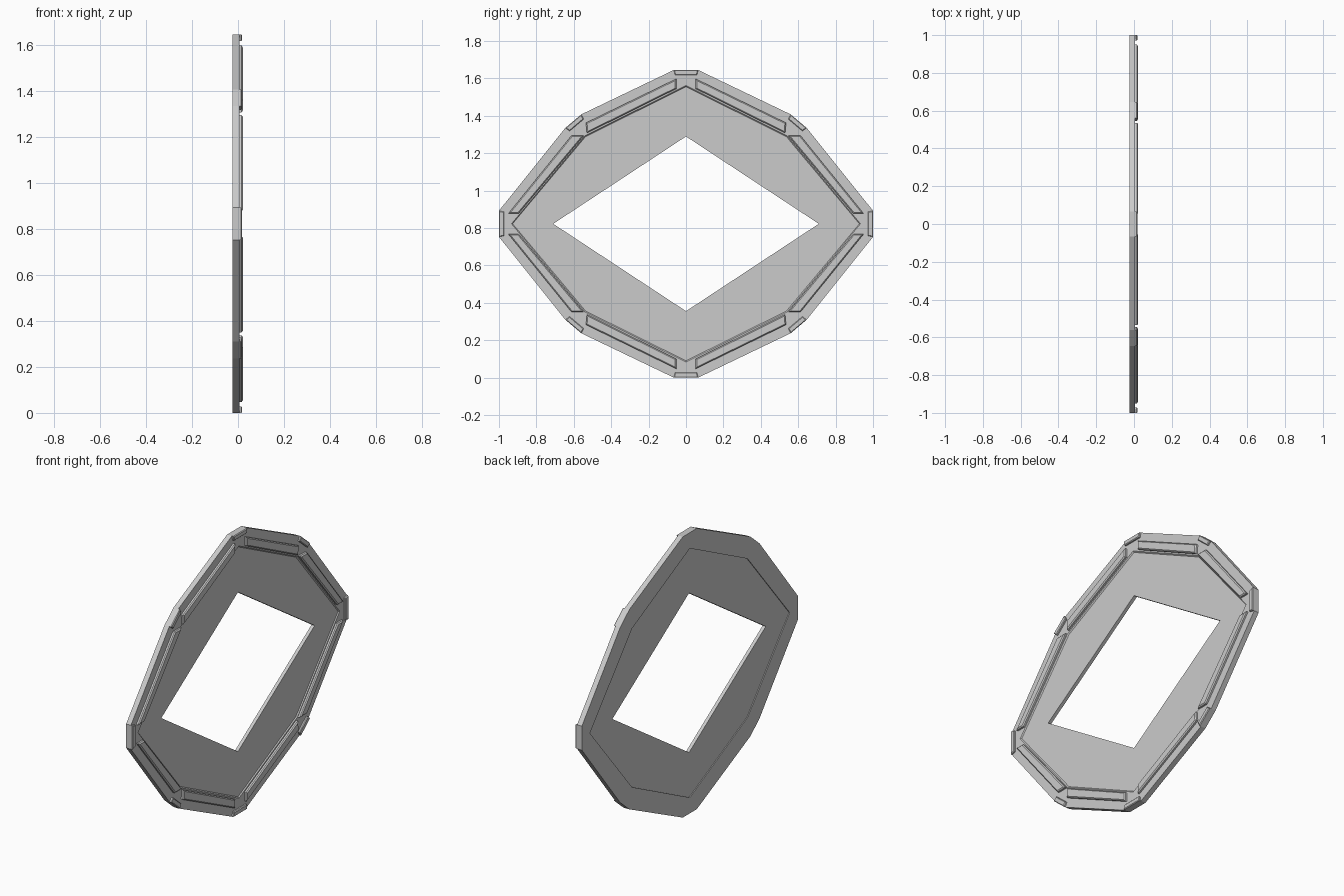
import bpy, bmesh
from mathutils import Vector

if "Cube" in bpy.data.objects:
    bpy.data.objects.remove(bpy.data.objects["Cube"])

CZ = 0.8225  # height of the plate centre


def finish(name, verts, faces):
    mesh = bpy.data.meshes.new(name)
    bm = bmesh.new()
    vs = [bm.verts.new(v) for v in verts]
    for f in faces:
        bm.faces.new([vs[i] for i in f])
    bmesh.ops.remove_doubles(bm, verts=bm.verts, dist=1e-5)
    bmesh.ops.recalc_face_normals(bm, faces=bm.faces)
    bm.to_mesh(mesh)
    bm.free()
    ob = bpy.data.objects.new(name, mesh)
    bpy.context.collection.objects.link(ob)
    return ob


def lathe_rings(name, rings, closed=True):
    """Join equal-length rings of (y, z) points, each at its own x."""
    n = len(rings[0][1])
    verts = [(x, y, z + CZ) for x, pts in rings for y, z in pts]
    faces = []
    m = len(rings)
    for r in range(m if closed else m - 1):
        a, b = r * n, ((r + 1) % m) * n
        faces += [(a + i, a + (i + 1) % n, b + (i + 1) % n, b + i) for i in range(n)]
    if not closed:
        faces += [tuple(range(n)), tuple(range((m - 1) * n, m * n))]
    return finish(name, verts, faces)


def shrink(pts, d):
    """Offset a small convex polygon inward by d."""
    c = sum((Vector(p) for p in pts), Vector((0, 0))) / len(pts)
    out = []
    n = len(pts)
    for i in range(n):
        p = Vector(pts[i])
        e1 = (Vector(pts[i - 1]) - p).normalized()
        e2 = (Vector(pts[(i + 1) % n]) - p).normalized()
        s = abs(e1.x * e2.y - e1.y * e2.x)
        out.append(tuple(p + (e1 + e2) * d / s))
    return out


def raised(name, pts, x0, x1, bevel):
    return lathe_rings(name, [(x0, pts), (x1 - bevel, pts), (x1, shrink(pts, bevel))], False)


def four_way(q):
    """Mirror a first-quadrant chain into a full loop."""
    q2 = [(-y, z) for y, z in reversed(q)]
    half = q + q2
    return half + [(-y, -z) for y, z in half]


# Outer frame: chamfered octagon with an octagonal opening
outer = four_way([(1.0, 0.07), (0.645, 0.513), (0.56, 0.585), (0.065, 0.8225)])
inner = four_way([(0.925, 0), (0.535, 0.465), (0.535, 0.465), (0, 0.73)])
lip = four_way([(0.933, 0), (0.541, 0.471), (0.541, 0.471), (0, 0.739)])
lathe_rings("frame", [(-0.025, outer), (0.006, outer), (0.006, lip),
                      (-0.002, inner), (-0.025, inner)])

# Recessed panel with a diamond opening
octa = [(0.93, 0), (0.538, 0.468), (0, 0.735), (-0.538, 0.468),
        (-0.93, 0), (-0.538, -0.468), (0, -0.735), (0.538, -0.468)]
dia = [(0.71, 0), (0.355, 0.2335), (0, 0.467), (-0.355, 0.2335),
       (-0.71, 0), (-0.355, -0.2335), (0, -0.467), (0.355, -0.2335)]
lathe_rings("panel", [(-0.02, octa), (0, octa), (0, dia), (-0.02, dia)])

# Raised strips along the eight sides
side = [(0.95, 0.055), (0.612, 0.472), (0.546, 0.472), (0.895, 0.055)]
slope = [(0.535, 0.54), (0.052, 0.775), (0.052, 0.722), (0.53, 0.485)]
for sy, ny in ((1, "right"), (-1, "left")):
    for sz, nz in ((1, "upper"), (-1, "lower")):
        for nm, pts in (("side_strip", side), ("slope_strip", slope)):
            raised(f"{nm}_{nz}_{ny}", [(y * sy, z * sz) for y, z in pts], 0, 0.022, 0.006)

# Corner blocks on the chamfered corners
for i in range(1, 17, 2):
    j = (i + 6) % 16
for k in range(8):
    i = (2 * k + 1) % 16
    p, q = Vector(outer[i]), Vector(outer[(i + 1) % 16])
    t = (q - p).normalized()
    inward = Vector((-t.y, t.x)) * 0.028
    raised(f"corner_block_{k}", [tuple(p), tuple(q), tuple(q + inward - t * 0.006),
                                 tuple(p + inward + t * 0.006)], 0, 0.018, 0.004)
